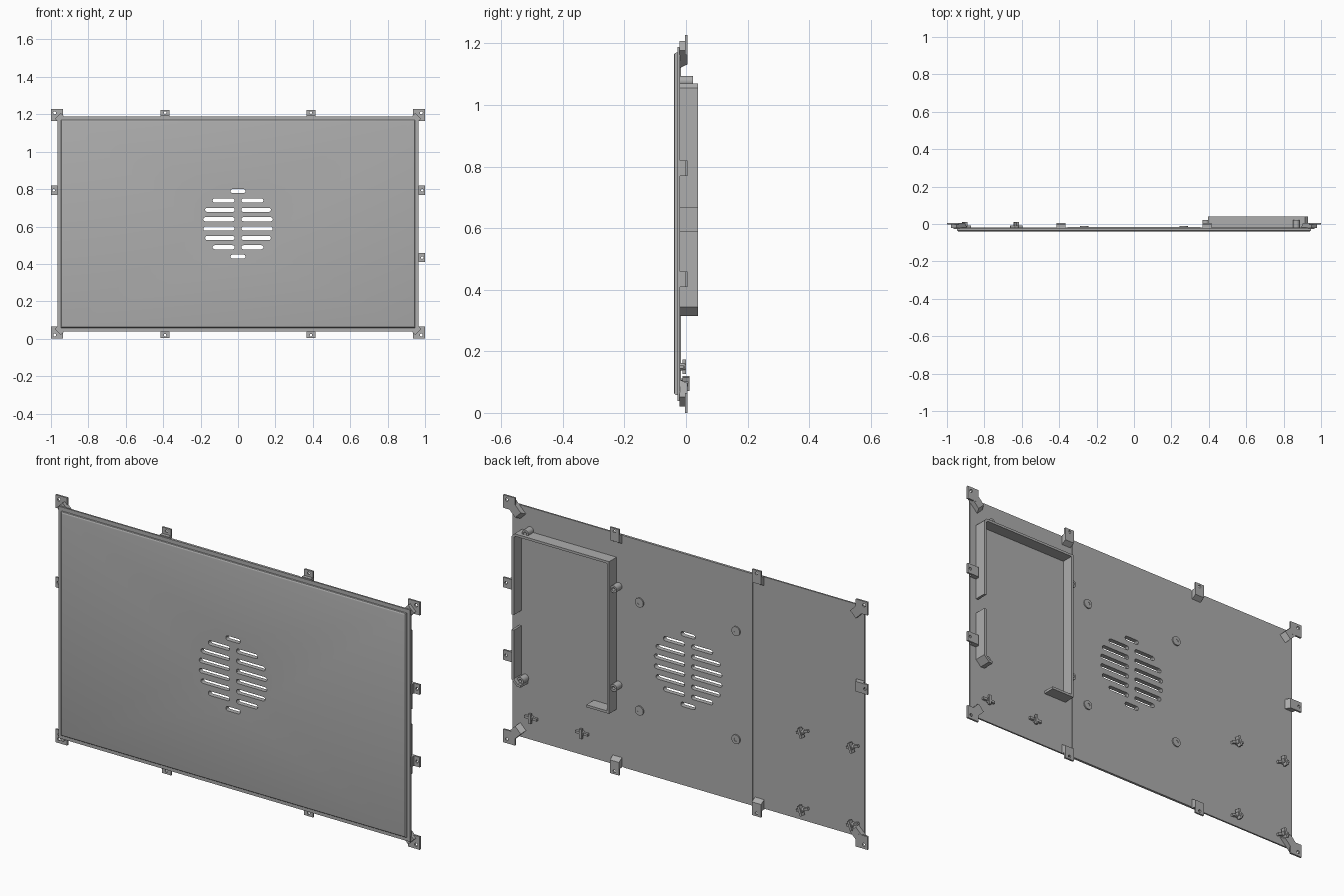
import bpy, bmesh, math
from mathutils import Matrix, Vector

if "Cube" in bpy.data.objects:
    bpy.data.objects.remove(bpy.data.objects["Cube"])

grey = bpy.data.materials.new("plain_grey")
GREY = (0.42, 0.42, 0.42, 1)
grey.diffuse_color = GREY
grey.use_nodes = True
grey.node_tree.nodes["Principled BSDF"].inputs["Base Color"].default_value = GREY

MID = 0.614          # height of the panel centre
HALF_W, HALF_H = 0.965, 0.575
FLOOR = -0.018       # back surface of the panel


def finish(name, bm):
    bmesh.ops.recalc_face_normals(bm, faces=bm.faces)
    mesh = bpy.data.meshes.new(name)
    bm.to_mesh(mesh)
    bm.free()
    mesh.materials.append(grey)
    obj = bpy.data.objects.new(name, mesh)
    bpy.context.collection.objects.link(obj)
    return obj


def add_box(bm, x, y, z, turn=0):
    """Box from (min, max) ranges, turned about its own y axis."""
    size = [r[1] - r[0] for r in (x, y, z)]
    mid = Vector([(r[0] + r[1]) / 2 for r in (x, y, z)])
    m = Matrix.Translation(mid) @ Matrix.Rotation(turn, 4, 'Y') @ Matrix.Diagonal((*size, 1))
    return bmesh.ops.create_cube(bm, size=1, matrix=m)["verts"]


def add_rod(bm, x, z, r, y0, y1, sides=20):
    m = Matrix.Translation((x, (y0 + y1) / 2, z)) @ Matrix.Rotation(math.pi / 2, 4, 'X')
    bmesh.ops.create_cone(bm, cap_ends=True, segments=sides, radius1=r, radius2=r,
                          depth=y1 - y0, matrix=m)


def add_prism(bm, points, push):
    """Extrude a closed outline of 3D points along a vector."""
    face = bm.faces.new([bm.verts.new(p) for p in points])
    out = bmesh.ops.extrude_face_region(bm, geom=[face])
    bmesh.ops.translate(bm, vec=push, verts=[v for v in out["geom"] if isinstance(v, bmesh.types.BMVert)])


def modify(obj, kind, **settings):
    mod = obj.modifiers.new(kind.title(), kind)
    for key, value in settings.items():
        setattr(mod, key, value)
    bpy.context.view_layer.objects.active = obj
    bpy.ops.object.modifier_apply(modifier=mod.name)


def smooth(obj):
    bpy.ops.object.select_all(action='DESELECT')
    obj.select_set(True)
    bpy.context.view_layer.objects.active = obj
    bpy.ops.object.shade_smooth_by_angle()


def cut(targets, bm):
    cutter = finish("cutter", bm)
    cutter.hide_render = True
    for obj in targets:
        modify(obj, 'BOOLEAN', operation='DIFFERENCE', solver='EXACT', object=cutter)
    bpy.data.objects.remove(cutter)


# Panel: frame plate, raised front and slightly thicker middle of the back
def slab(name, half_w, half_h, y0, y1):
    bm = bmesh.new()
    add_box(bm, (-half_w, half_w), (y0, y1), (MID - half_h, MID + half_h))
    return finish(name, bm)


frame = slab("frame_plate", HALF_W, HALF_H, -0.028, -0.020)
middle = slab("middle_back_plate", 0.355, HALF_H, -0.020, -0.016)
bm = bmesh.new()
add_box(bm, (-0.947, 0.947), (-0.039, -0.028), (MID - 0.556, MID + 0.556))
front_edges = [e for e in bm.edges if all(v.co.y < -0.035 for v in e.verts)]
bmesh.ops.bevel(bm, geom=front_edges, offset=0.008, segments=3, profile=0.5, affect='EDGES')
front = finish("front_panel", bm)

# Round vent made of slots with rounded ends
bm = bmesh.new()
R = 0.011


def add_slot(x0, x1, z):
    steps = [math.pi * i / 6 for i in range(7)]
    outline = [(x1 - R + R * math.sin(a), -0.06, z + R * math.cos(a)) for a in steps]
    outline += [(x0 + R - R * math.sin(a), -0.06, z - R * math.cos(a)) for a in steps]
    add_prism(bm, outline, (0, 0.08, 0))


for row, reach in enumerate((0.186, 0.176, 0.136, 0.04)):
    for side in (-1, 1):
        z = MID + side * (0.025 + 0.05 * row)
        if reach < 0.1:
            add_slot(-reach, reach, z)
        else:
            add_slot(-reach, -0.018, z)
            add_slot(0.018, reach, z)
cut((frame, middle, front), bm)
for obj in (frame, middle, front):
    smooth(obj)


# Mounting tabs along the edges: stepped profile with a sloped inner end
def edge_tab(name, origin, out, along):
    out, along, origin = Vector(out), Vector(along), Vector(origin)
    reach = 0.035
    profile = [(reach, 0.005), (-0.03, 0.005), (-0.045, -0.021),
               (0.004, -0.021), (0.004, -0.004), (reach, -0.004)]
    bm = bmesh.new()
    add_prism(bm, [origin + out * d + Vector((0, y, 0)) - along * 0.025 for d, y in profile],
              along * 0.05)
    tab = finish(name, bm)
    hole = bmesh.new()
    p = origin + out * 0.02
    add_rod(hole, p.x, p.z, 0.007, -0.03, 0.03, 12)
    cut((tab,), hole)


for sx, side in ((-1, "right"), (1, "left")):
    for sz, level in ((-1, "lower"), (1, "upper")):
        edge_tab(f"{level}_{side}_tab", (sx * 0.39, 0, MID + sz * HALF_H), (0, 0, sz), (1, 0, 0))
        if sx > 0 or sz > 0:
            edge_tab(f"{level}_{side}_side_tab", (sx * HALF_W, 0, MID + sz * 0.18), (sx, 0, 0), (0, 0, 1))

        # Corner bracket: square ear with a diagonal arm onto the panel
        bm = bmesh.new()
        cx, cz = sx * 0.9675, MID + sz * 0.5815
        add_box(bm, (cx - 0.0325, cx + 0.0325), (-0.004, 0.005), (cz - 0.0325, cz + 0.0325))
        ear = finish(f"{level}_{side}_corner_ear", bm)
        bm = bmesh.new()
        add_rod(bm, sx * 0.98, MID + sz * 0.594, 0.008, -0.03, 0.03, 12)
        cut((ear,), bm)
        bm = bmesh.new()
        ax, az = cx - sx * 0.032, cz - sz * 0.032
        arm = add_box(bm, (ax - 0.04, ax + 0.04), (-0.021, 0.0045), (az - 0.022, az + 0.022),
                      -sx * sz * math.pi / 4)
        tip = [v for v in arm if v.co.y > 0 and (v.co.x - ax) * sx + (v.co.z - az) * sz < 0]
        bmesh.ops.translate(bm, verts=tip, vec=(sx * 0.012, 0, sz * 0.012))
        finish(f"{level}_{side}_corner_arm", bm)


# Open tray on the left half of the back
def wall(name, points):
    bm = bmesh.new()
    rows = [[bm.verts.new((x, y, z)) for y in (-0.021, 0.039)] for x, z in points]
    for a, b in zip(rows, rows[1:]):
        bm.faces.new((a[0], a[1], b[1], b[0]))
    modify(finish(name, bm), 'SOLIDIFY', thickness=0.012, offset=0, use_even_offset=True)


L, RGT, LOW, TOP = 0.924, 0.401, 0.321, 1.064
wall("tray_wall", [(L, 0.665), (L, TOP - 0.012), (L - 0.012, TOP), (RGT, TOP), (RGT, LOW), (0.52, LOW)])
wall("tray_lower_corner", [(L, 0.59), (L, LOW + 0.025), (L - 0.025, LOW), (0.88, LOW)])


# Screw posts: hollow cylinders standing on the back
def post(name, x, z, r, hole, height):
    bm = bmesh.new()
    add_rod(bm, x, z, r, -0.021, height)
    obj = finish(name, bm)
    bm = bmesh.new()
    add_rod(bm, x, z, hole, -0.012, 0.06)
    cut((obj,), bm)
    smooth(obj)


for i, (x, z) in enumerate(((0.868, 1.077), (0.895, 0.338), (0.383, 0.93), (0.383, 0.44))):
    post(f"tray_post_{i + 1}", x, z, 0.018, 0.008, 0.022)
for i in range(4):
    post(f"vent_post_{i + 1}", (-0.265, 0.265)[i % 2], MID + (-0.268, 0.268)[i // 2], 0.023, 0.009, -0.010)


# Cable clips: small crosses, low on the left and raised on the right
def clip(name, x, z, height, turn):
    bm = bmesh.new()
    add_rod(bm, x, z, 0.012, -0.021, height - 0.004, 12)
    add_box(bm, (x - 0.034, x + 0.034), (-0.021, -0.008), (z - 0.006, z + 0.006), turn)
    add_box(bm, (x - 0.006, x + 0.006), (-0.012, height), (z - 0.024, z + 0.024), turn)
    finish(name, bm)


for i, x in enumerate((0.86, 0.58)):
    clip(f"low_clip_{i + 1}", x, 0.15, 0.0, 0)
for i in range(4):
    clip(f"raised_clip_{i + 1}", (-0.63, -0.905)[i % 2], (0.095, 0.48)[i // 2], 0.011, 0.35)
